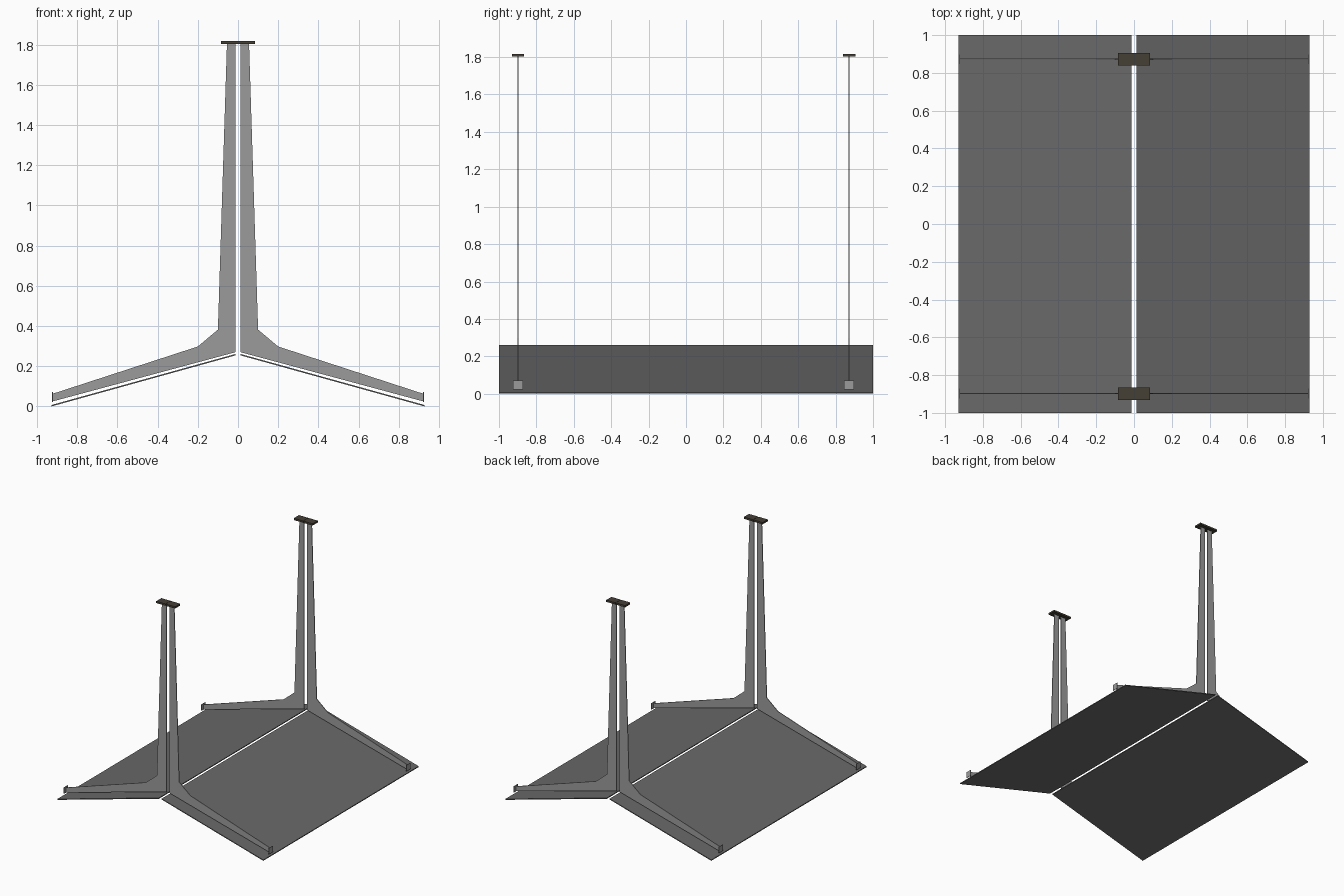
import bpy
import bmesh

if "Cube" in bpy.data.objects:
    bpy.data.objects.remove(bpy.data.objects["Cube"])


def material(name, color):
    m = bpy.data.materials.new(name)
    m.diffuse_color = (*color, 1)
    m.use_nodes = True
    m.node_tree.nodes["Principled BSDF"].inputs["Base Color"].default_value = m.diffuse_color
    return m


GREY = material("steel_grey", (0.33, 0.33, 0.33))
DARK = material("panel_grey", (0.14, 0.14, 0.14))
BROWN = material("dark_brown", (0.06, 0.05, 0.037))


def extrude_profile(name, profile, y0, y1, mat):
    """Solid from an (x, z) outline between two y values, mirrored across x = 0."""
    bm = bmesh.new()
    face = bm.faces.new([bm.verts.new((x, y0, z)) for x, z in profile])
    ext = bmesh.ops.extrude_face_region(bm, geom=[face])
    verts = [g for g in ext["geom"] if isinstance(g, bmesh.types.BMVert)]
    bmesh.ops.translate(bm, verts=verts, vec=(0, y1 - y0, 0))
    bmesh.ops.recalc_face_normals(bm, faces=bm.faces)
    mesh = bpy.data.meshes.new(name)
    bm.to_mesh(mesh)
    bm.free()
    mesh.materials.append(mat)
    obj = bpy.data.objects.new(name, mesh)
    bpy.context.collection.objects.link(obj)
    mirror = obj.modifiers.new("Mirror", "MIRROR")
    mirror.use_mirror_merge = False
    return obj


def rect(x0, x1, z0, z1):
    return [(x0, z0), (x1, z0), (x1, z1), (x0, z1)]


# Sloping sheet panels on either side of the central gap
panel = [(0.012, 0.254), (0.928, 0.0), (0.928, 0.007), (0.012, 0.261)]
extrude_profile("sloping_panel", panel, -1, 1, DARK)

# Tapered post and arm, cut from one flat plate
frame = [(0.012, 0.270), (0.922, 0.025), (0.922, 0.063), (0.20, 0.298),
         (0.10, 0.382), (0.055, 1.803), (0.012, 1.803)]

for label, y in (("front", -0.898), ("back", 0.872)):
    extrude_profile(label + "_frame", frame, y - 0.003, y + 0.003, GREY)
    # Small plate closing the outer end of each arm
    extrude_profile(label + "_end_plate", rect(0.921, 0.925, 0.022, 0.072),
                    y - 0.026, y + 0.026, GREY)
    # Mounting plates on the tops of the two posts, meeting at the middle
    extrude_profile(label + "_mounting_plate", rect(0.001, 0.085, 1.802, 1.817),
                    y - 0.033, y + 0.033, BROWN)
